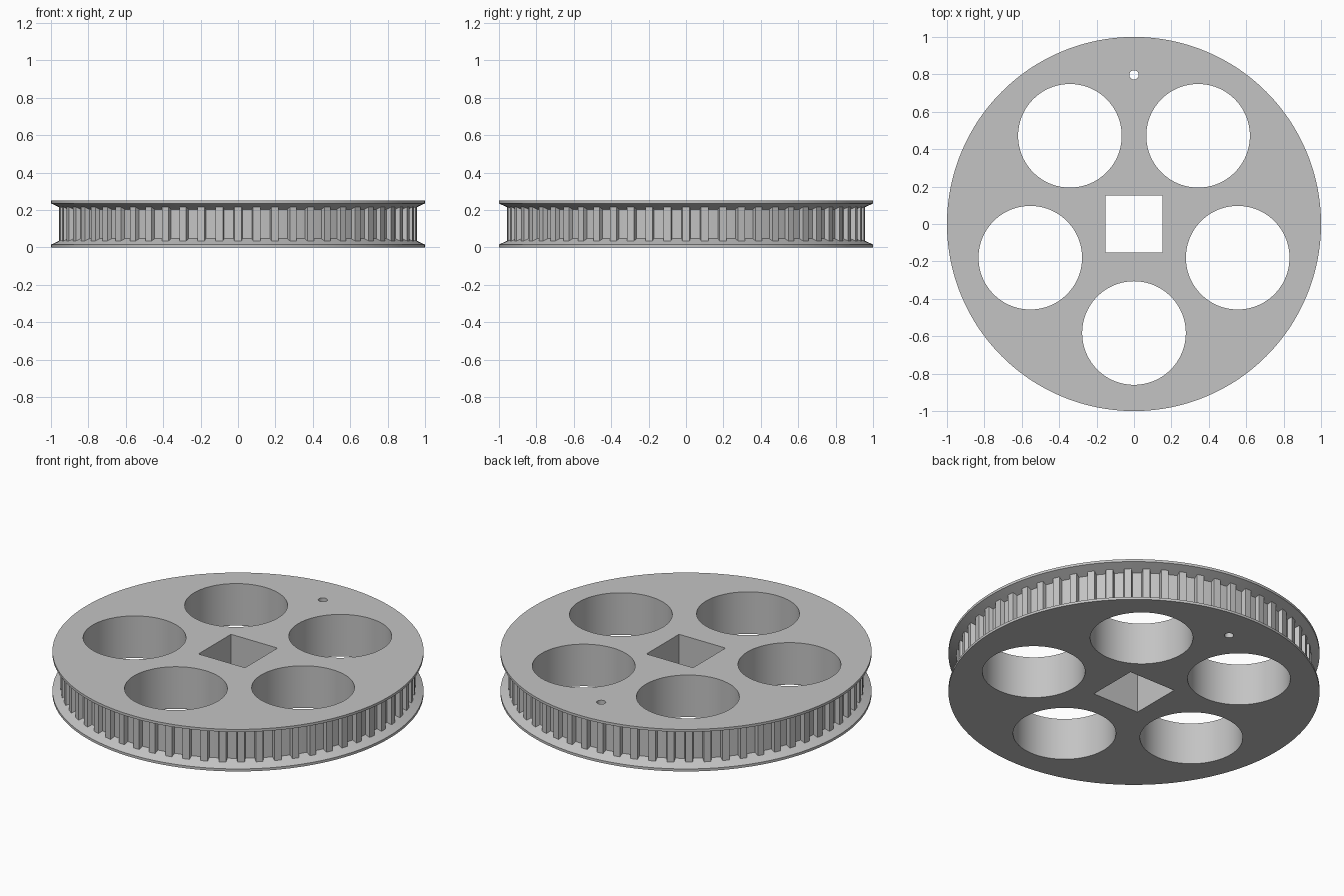
import bpy, bmesh, math

if "Cube" in bpy.data.objects:
    bpy.data.objects.remove(bpy.data.objects["Cube"])

TEETH = 60
HEIGHT = 0.25
RIM_R, RIM_Z = 1.0, 0.015       # flange outer radius and edge thickness
TIP_R, ROOT_R = 0.957, 0.932    # tooth radii
SLOPE = 0.46                    # rise of the flange's inner cone
PITCH = 2 * math.pi / TEETH

grey = bpy.data.materials.new("grey_plastic")
grey.diffuse_color = (0.55, 0.55, 0.55, 1)
grey.use_nodes = True
grey.node_tree.nodes["Principled BSDF"].inputs["Base Color"].default_value = grey.diffuse_color


def make_object(name, bm):
    bmesh.ops.recalc_face_normals(bm, faces=bm.faces)
    mesh = bpy.data.meshes.new(name)
    bm.to_mesh(mesh)
    bm.free()
    mesh.materials.append(grey)
    obj = bpy.data.objects.new(name, mesh)
    bpy.context.collection.objects.link(obj)
    return obj


# One tooth of the belt track: angle offset and radius
tooth = [(-0.0200, TIP_R), (0.0200, TIP_R), (0.0255, ROOT_R),
         (PITCH / 2, ROOT_R), (PITCH - 0.0255, ROOT_R)]
outline = [(-math.pi / 2 + i * PITCH + a, r) for i in range(TEETH) for a, r in tooth]


def ring(bm, fn):
    """Ring of vertices; fn maps the track radius to (radius, z)."""
    verts = []
    for a, r in outline:
        rad, z = fn(r)
        verts.append(bm.verts.new((rad * math.cos(a), rad * math.sin(a), z)))
    return verts


def cone_z(r):
    return RIM_Z + (RIM_R - r) * SLOPE


# Wheel: two flanges with sloped inner sides and the toothed track between
bm = bmesh.new()
rings = [ring(bm, fn) for fn in (
    lambda r: (RIM_R, 0),
    lambda r: (RIM_R, RIM_Z),
    lambda r: (r, cone_z(r)),
    lambda r: (r, HEIGHT - cone_z(r)),
    lambda r: (RIM_R, HEIGHT - RIM_Z),
    lambda r: (RIM_R, HEIGHT))]
n = len(outline)
for low, high in zip(rings, rings[1:]):
    for i in range(n):
        j = (i + 1) % n
        bm.faces.new((low[i], low[j], high[j], high[i]))
bm.faces.new(rings[0][::-1])
bm.faces.new(rings[-1])
wheel = make_object("toothed_pulley_wheel", bm)


# Holes through the wheel
def add_hole(bm, x, y, radius, sides, turn=0.0):
    def loop(z):
        return [bm.verts.new((x + radius * math.cos(turn + 2 * math.pi * k / sides),
                              y + radius * math.sin(turn + 2 * math.pi * k / sides), z))
                for k in range(sides)]
    low, high = loop(-0.2), loop(HEIGHT + 0.2)
    for k in range(sides):
        m = (k + 1) % sides
        bm.faces.new((low[k], low[m], high[m], high[k]))
    bm.faces.new(low[::-1])
    bm.faces.new(high)


bm = bmesh.new()
for k in range(5):                                           # lightening holes
    a = -math.pi / 2 + k * 2 * math.pi / 5
    add_hole(bm, 0.583 * math.cos(a), 0.583 * math.sin(a), 0.277, 96)
add_hole(bm, 0, 0, 0.153 * math.sqrt(2), 4, math.pi / 4)     # square axle hole
add_hole(bm, 0, 0.797, 0.025, 24)                            # marker hole
cutter = make_object("hole_cutter", bm)
cutter.hide_render = True

cut = wheel.modifiers.new("holes", 'BOOLEAN')
cut.operation = 'DIFFERENCE'
cut.solver = 'EXACT'
cut.object = cutter
bpy.context.view_layer.objects.active = wheel
wheel.select_set(True)
cutter.select_set(False)
bpy.ops.object.modifier_apply(modifier=cut.name)
bpy.data.objects.remove(cutter)

bpy.ops.object.shade_smooth_by_angle(angle=math.radians(25))
